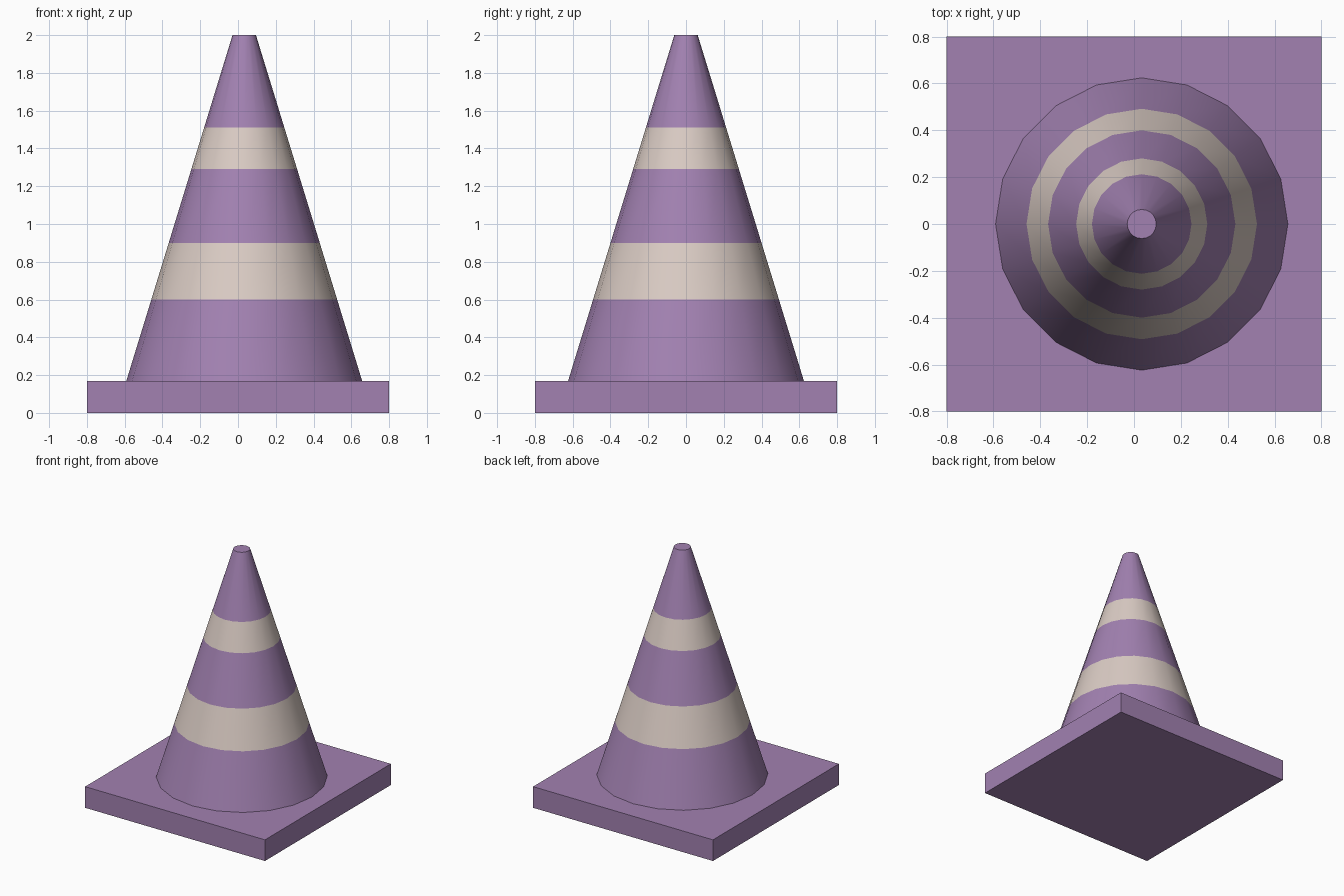
import bpy, bmesh
from math import cos, sin, pi, radians

if "Cube" in bpy.data.objects:
    bpy.data.objects.remove(bpy.data.objects["Cube"])

SIDES = 20
CX = 0.033
BASE_H = 0.17


def material(name, rgb):
    m = bpy.data.materials.new(name)
    m.diffuse_color = (*rgb, 1)
    m.use_nodes = True
    m.node_tree.nodes["Principled BSDF"].inputs["Base Color"].default_value = m.diffuse_color
    return m


purple = material("purple", (0.36, 0.22, 0.44))
cream = material("cream", (0.70, 0.60, 0.55))

# Square base slab
bpy.ops.mesh.primitive_cube_add(size=1, location=(0, 0, BASE_H / 2))
base = bpy.context.object
base.name = "base"
base.scale = (1.6, 1.6, BASE_H)
bpy.ops.object.transform_apply(location=True, scale=True)
base.data.materials.append(purple)

# Tapered body, one ring of vertices per stripe boundary
heights = [BASE_H, 0.6, 0.9, 1.29, 1.51, 2.0]


def radius(z):
    return 0.624 + (0.062 - 0.624) * (z - BASE_H) / (2.0 - BASE_H)


bm = bmesh.new()
rings = [[bm.verts.new((CX + radius(z) * cos(2 * pi * i / SIDES),
                        radius(z) * sin(2 * pi * i / SIDES), z))
          for i in range(SIDES)] for z in heights]
for k, (low, high) in enumerate(zip(rings, rings[1:])):
    for i in range(SIDES):
        j = (i + 1) % SIDES
        face = bm.faces.new((low[i], low[j], high[j], high[i]))
        face.material_index = k % 2  # alternate purple and cream stripes
bm.faces.new(rings[-1])  # flat tip

mesh = bpy.data.meshes.new("cone_body")
bm.to_mesh(mesh)
bm.free()
cone = bpy.data.objects.new("cone_body", mesh)
bpy.context.collection.objects.link(cone)
mesh.materials.append(purple)
mesh.materials.append(cream)

# Smooth sides, sharp tip
bpy.ops.object.select_all(action='DESELECT')
cone.select_set(True)
bpy.context.view_layer.objects.active = cone
bpy.ops.object.shade_smooth_by_angle(angle=radians(30))
